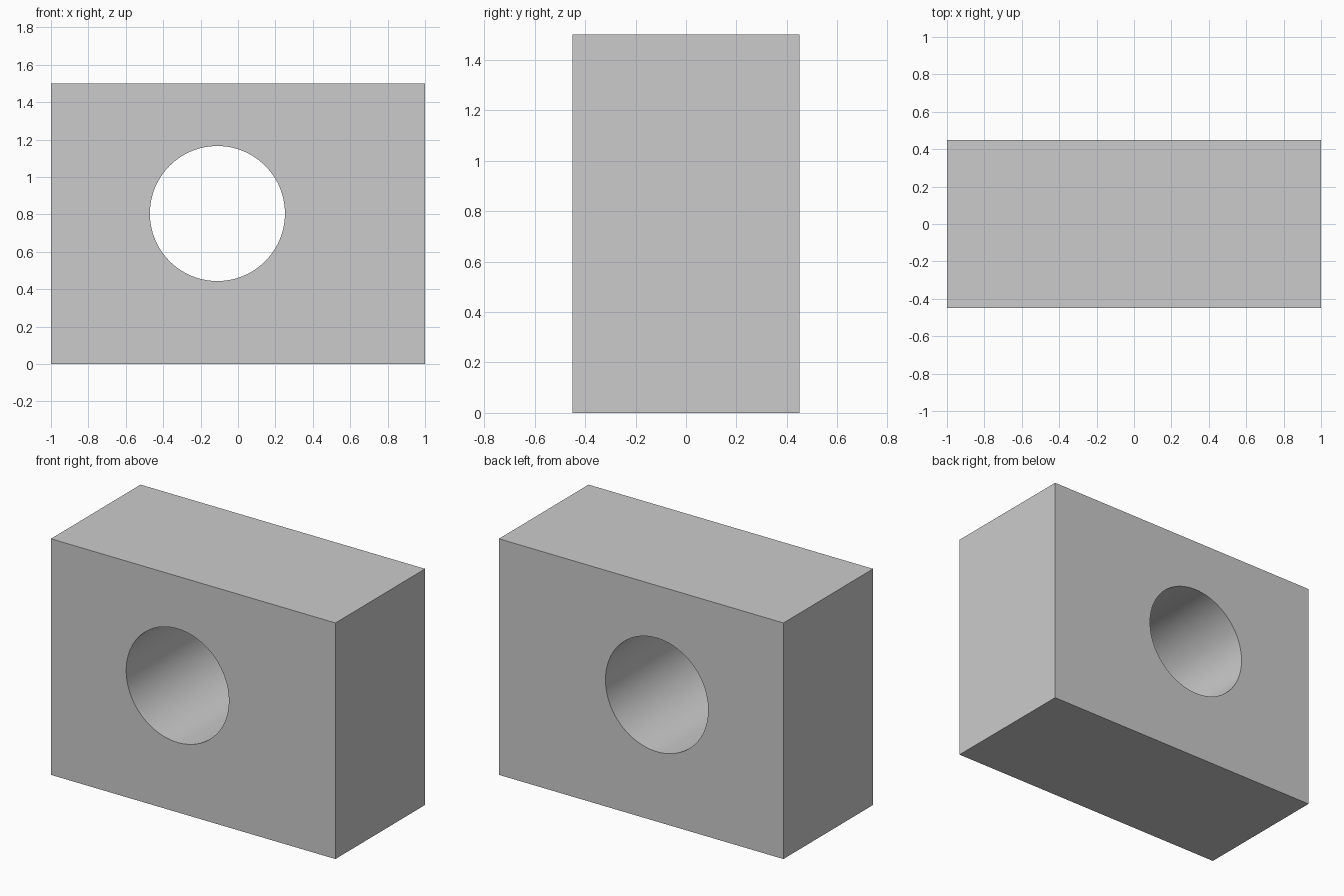
import bpy
from math import radians

if "Cube" in bpy.data.objects:
    bpy.data.objects.remove(bpy.data.objects["Cube"])

WIDTH, DEPTH, HEIGHT = 2.0, 0.9, 1.5
HOLE_X, HOLE_Z, HOLE_RADIUS = -0.11, 0.805, 0.361

# Rectangular block standing on the ground
bpy.ops.mesh.primitive_cube_add(size=1, location=(0, 0, HEIGHT / 2))
block = bpy.context.object
block.name = "block"
block.scale = (WIDTH, DEPTH, HEIGHT)
bpy.ops.object.transform_apply(location=True, rotation=False, scale=True)

# Cylinder that bores the round hole from front to back
bpy.ops.mesh.primitive_cylinder_add(
    vertices=128, radius=HOLE_RADIUS, depth=DEPTH * 2,
    location=(HOLE_X, 0, HOLE_Z), rotation=(radians(90), 0, 0))
cutter = bpy.context.object
cutter.name = "hole_cutter"
cutter.hide_render = True

# Cut the hole, then remove the cutter
bore = block.modifiers.new("round_hole", 'BOOLEAN')
bore.operation = 'DIFFERENCE'
bore.solver = 'EXACT'
bore.object = cutter
bpy.ops.object.select_all(action='DESELECT')
block.select_set(True)
bpy.context.view_layer.objects.active = block
bpy.ops.object.modifier_apply(modifier=bore.name)
bpy.data.objects.remove(cutter, do_unlink=True)

# Smooth bore, sharp block edges
bpy.ops.object.shade_smooth_by_angle(angle=radians(30))
